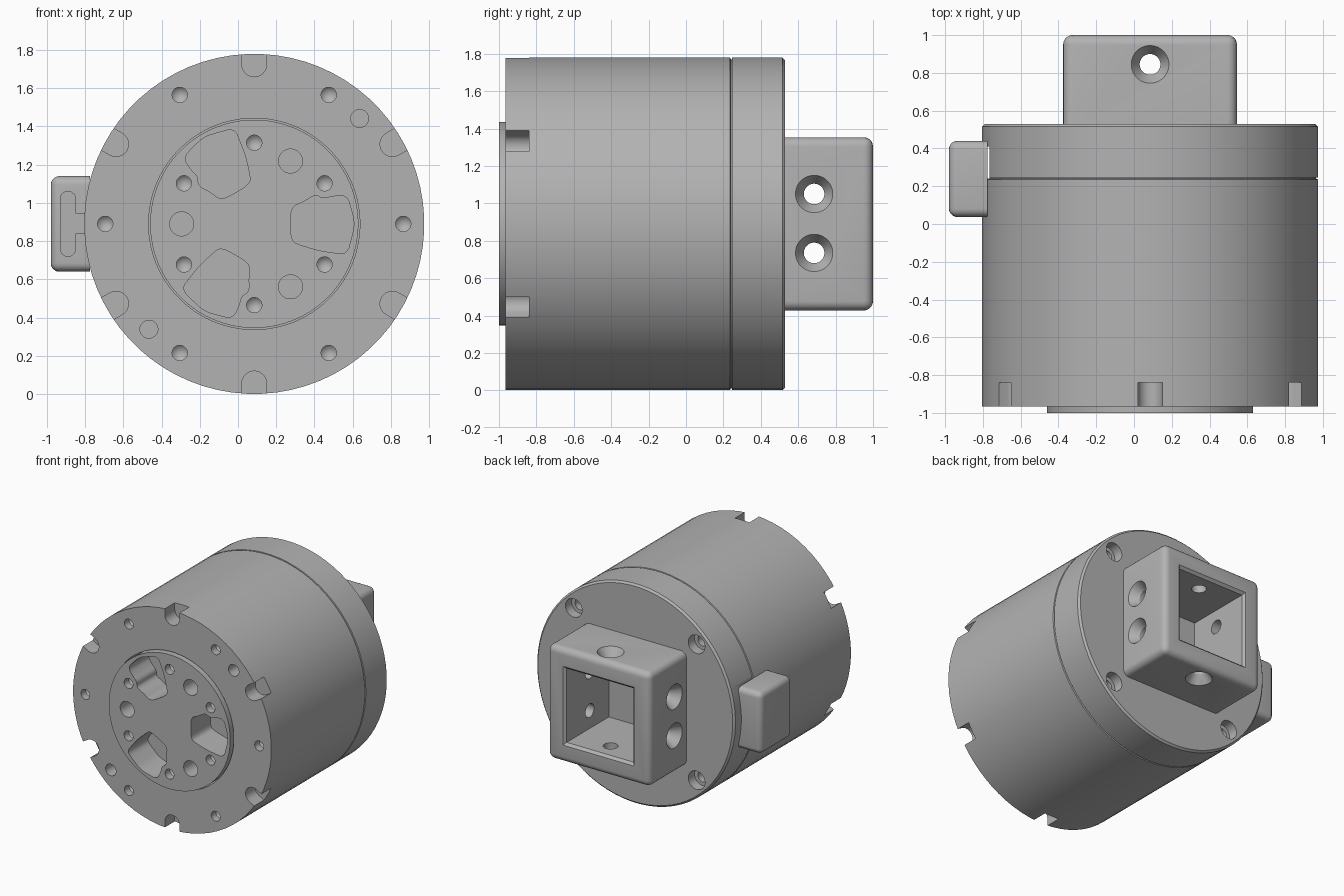
import bpy, bmesh, math
from mathutils import Vector, Matrix

if "Cube" in bpy.data.objects:
    bpy.data.objects.remove(bpy.data.objects["Cube"])

CX, CZ, R = 0.085, 0.89, 0.89
FRONT, HUB_FRONT, BACK = -0.965, -1.0, 0.53

grey = bpy.data.materials.new("machined_grey")
grey.use_nodes = True
grey.diffuse_color = (0.45, 0.45, 0.45, 1)
grey.node_tree.nodes["Principled BSDF"].inputs["Base Color"].default_value = (0.45, 0.45, 0.45, 1)


def polar(radius, degrees):
    a = math.radians(degrees)
    return CX + radius * math.cos(a), CZ + radius * math.sin(a)


def loft(bm, rings):
    """Skin between rings of points and close both ends."""
    made = [[bm.verts.new(p) for p in ring] for ring in rings]
    n = len(made[0])
    for a, b in zip(made, made[1:]):
        for i in range(n):
            j = (i + 1) % n
            bm.faces.new((a[i], a[j], b[j], b[i]))
    for end in (made[0], made[-1]):
        if (end[0].co - end[1].co).length > 1e-5:
            bm.faces.new(end)


def lathe(bm, origin, axis, profile, seg=24):
    """Solid of revolution; profile holds (radius, distance along axis)."""
    turn = Vector(axis).to_track_quat('Z', 'Y')
    rings = []
    for r, t in profile:
        angles = [2 * math.pi * (i + 0.5) / seg for i in range(seg)]
        rings.append([Vector(origin) + turn @ Vector((r * math.cos(a), r * math.sin(a), t)) for a in angles])
    loft(bm, rings)


def prism(bm, outline, y0, y1):
    loft(bm, [[(x, y, z) for x, z in outline] for y in (y0, y1)])


def rect(x0, x1, z0, z1):
    return [(x0, z0), (x1, z0), (x1, z1), (x0, z1)]


def finish(bm, name):
    bmesh.ops.remove_doubles(bm, verts=bm.verts[:], dist=1e-5)
    bmesh.ops.recalc_face_normals(bm, faces=bm.faces[:])
    mesh = bpy.data.meshes.new(name)
    bm.to_mesh(mesh)
    bm.free()
    mesh.materials.append(grey)
    obj = bpy.data.objects.new(name, mesh)
    bpy.context.collection.objects.link(obj)
    return obj


def cut(obj, bm):
    cutter = finish(bm, obj.name + "_cutter")
    cutter.hide_render = True
    mod = obj.modifiers.new("cut", 'BOOLEAN')
    mod.operation, mod.solver, mod.object = 'DIFFERENCE', 'EXACT', cutter
    mod.use_self = True
    select(obj)
    bpy.ops.object.modifier_apply(modifier=mod.name)
    bpy.data.objects.remove(cutter)


def select(obj):
    bpy.ops.object.select_all(action='DESELECT')
    obj.select_set(True)
    bpy.context.view_layer.objects.active = obj


def rounded_box(name, lo, hi, radius, flat):
    """Box with rounded edges, except those on the face picked by flat."""
    bm = bmesh.new()
    lo, hi = Vector(lo), Vector(hi)
    bmesh.ops.create_cube(bm, size=1, matrix=Matrix.Translation((lo + hi) / 2) @ Matrix.Diagonal((*(hi - lo), 1)))
    edges = [e for e in bm.edges if not all(flat(v.co) for v in e.verts)]
    bmesh.ops.bevel(bm, geom=edges, offset=radius, segments=5, profile=0.5, affect='EDGES')
    return finish(bm, name)


def smooth_outline(points, rounds=2):
    for _ in range(rounds):
        out = []
        for p, q in zip(points, points[1:] + points[:1]):
            p, q = Vector(p), Vector(q)
            out += [p.lerp(q, 0.25), p.lerp(q, 0.75)]
        points = out
    return points


SCREW = [(0.04, -0.03), (0.04, 0.06), (0, 0.10)]

# Main housing
bm = bmesh.new()
lathe(bm, (CX, 0, CZ), (0, 1, 0), [(R, FRONT), (R, 0.235), (R - 0.01, 0.24)], 72)
housing = finish(bm, "housing")

# Housing cuts: hub recess, rim notches, screw holes and two pin holes
bm = bmesh.new()
lathe(bm, (CX, 0, CZ), (0, 1, 0), [(0.553, -1.1), (0.553, -0.65)], 72)
for k in range(6):
    a = math.radians(30 + 60 * k)
    along, side = Vector((math.cos(a), math.sin(a))), Vector((-math.sin(a), math.cos(a)))
    mid = Vector((CX, CZ)) + along * 0.835
    arc = [math.pi * (0.5 + i / 12) for i in range(13)]
    outline = [mid + 0.065 * (along * math.cos(t) + side * math.sin(t)) for t in arc]
    outline += [mid + along * 0.15 - side * 0.065, mid + along * 0.15 + side * 0.065]
    prism(bm, outline, -1.05, -0.84)
    x, z = polar(0.78, 60 * k)
    lathe(bm, (x, FRONT, z), (0, 1, 0), SCREW)
for a in (45, 225):
    x, z = polar(0.78, a)
    lathe(bm, (x, FRONT, z), (0, 1, 0), [(0.047, -0.03), (0.047, 0.15)])
cut(housing, bm)

# Output hub
bm = bmesh.new()
lathe(bm, (CX, 0, CZ), (0, 1, 0), [(0.545, HUB_FRONT), (0.545, -0.6)], 72)
hub = finish(bm, "output_hub")

# Hub cuts: screws, round holes and three curved pockets
lobe = [(0.19, 0), (0.195, 0.09), (0.26, 0.115), (0.32, 0.155), (0.36, 0.13), (0.41, 0.145),
        (0.485, 0.15), (0.51, 0.07), (0.525, 0), (0.51, -0.07), (0.485, -0.16),
        (0.41, -0.15), (0.34, -0.14), (0.24, -0.11), (0.195, -0.09)]
bm = bmesh.new()
for k in range(6):
    x, z = polar(0.425, 30 + 60 * k)
    lathe(bm, (x, HUB_FRONT, z), (0, 1, 0), SCREW)
for k in range(3):
    x, z = polar(0.38, 60 + 120 * k)
    lathe(bm, (x, HUB_FRONT, z), (0, 1, 0), [(0.063, -0.03), (0.063, 0.15)])
    turn = Matrix.Rotation(math.radians(120 * k), 2)
    prism(bm, [Vector((CX, CZ)) + turn @ Vector(p) for p in smooth_outline(lobe)], -1.05, -0.75)
cut(hub, bm)

# Rear cap with a seam groove and chamfered rim
bm = bmesh.new()
lathe(bm, (CX, 0, CZ), (0, 1, 0),
      [(R - 0.01, 0.22), (R - 0.01, 0.245), (R, 0.247), (R, 0.515), (R - 0.015, BACK)], 72)
cap = finish(bm, "rear_cap")


# Square cavity with a chamfered mouth, shared by cap and connector box
def cavity(bm):
    d = math.sqrt(2)
    lathe(bm, (CX, 1, CZ), (0, -1, 0), [(0.34 * d, -0.02), (0.30 * d, 0.02), (0.30 * d, 0.56)], 4)


# Cap cuts: counterbored screws, cavity and flat behind the cable cover
bm = bmesh.new()
for k in range(4):
    x, z = polar(0.78, 45 + 90 * k)
    lathe(bm, (x, BACK, z), (0, -1, 0), [(0.075, -0.03), (0.075, 0.08), (0.045, 0.08), (0.045, 0.2)])
cavity(bm)
prism(bm, rect(-1.1, -0.765, 0.5, 1.3), 0.2, 0.41)
cut(cap, bm)

# Connector box at the rear
box = rounded_box("connector_box", (CX - 0.46, 0.5, CZ - 0.463), (CX + 0.46, 1, CZ + 0.463),
                  0.05, lambda p: p.y < 0.51)
bm = bmesh.new()
cavity(bm)
cut(box, bm)

# Countersunk holes in all four walls
SINK = [(0.125, -0.03), (0.1, 0), (0.055, 0.07), (0.055, 0.25)]
bm = bmesh.new()
for s in (-1, 1):
    for z in (1.05, 0.735):
        lathe(bm, (CX + s * 0.46, 0.685, z), (-s, 0, 0), SINK, 32)
    lathe(bm, (CX, 0.845, CZ + s * 0.463), (0, 0, -s), SINK, 32)
cut(box, bm)

# Cable cover on the side, with an oval slot open to the housing
cover = rounded_box("cable_cover", (-0.98, 0.037, 0.64), (-0.775, 0.44, 1.14),
                    0.045, lambda p: p.x > -0.78)
bm = bmesh.new()
slot = [(-0.89 + 0.04 * math.cos(t), (1.02 if i < 9 else 0.76) + 0.04 * math.sin(t))
        for i, t in enumerate([math.pi * k / 8 for k in range(9)] + [math.pi * (1 + k / 8) for k in range(9)])]
prism(bm, slot, 0, 0.36)
cut(cover, bm)
bm = bmesh.new()
prism(bm, rect(-0.87, -0.75, 0.84, 0.945), 0, 0.36)
cut(cover, bm)

for obj in (housing, hub, cap, box, cover):
    select(obj)
    bpy.ops.object.shade_smooth_by_angle(angle=math.radians(30))
